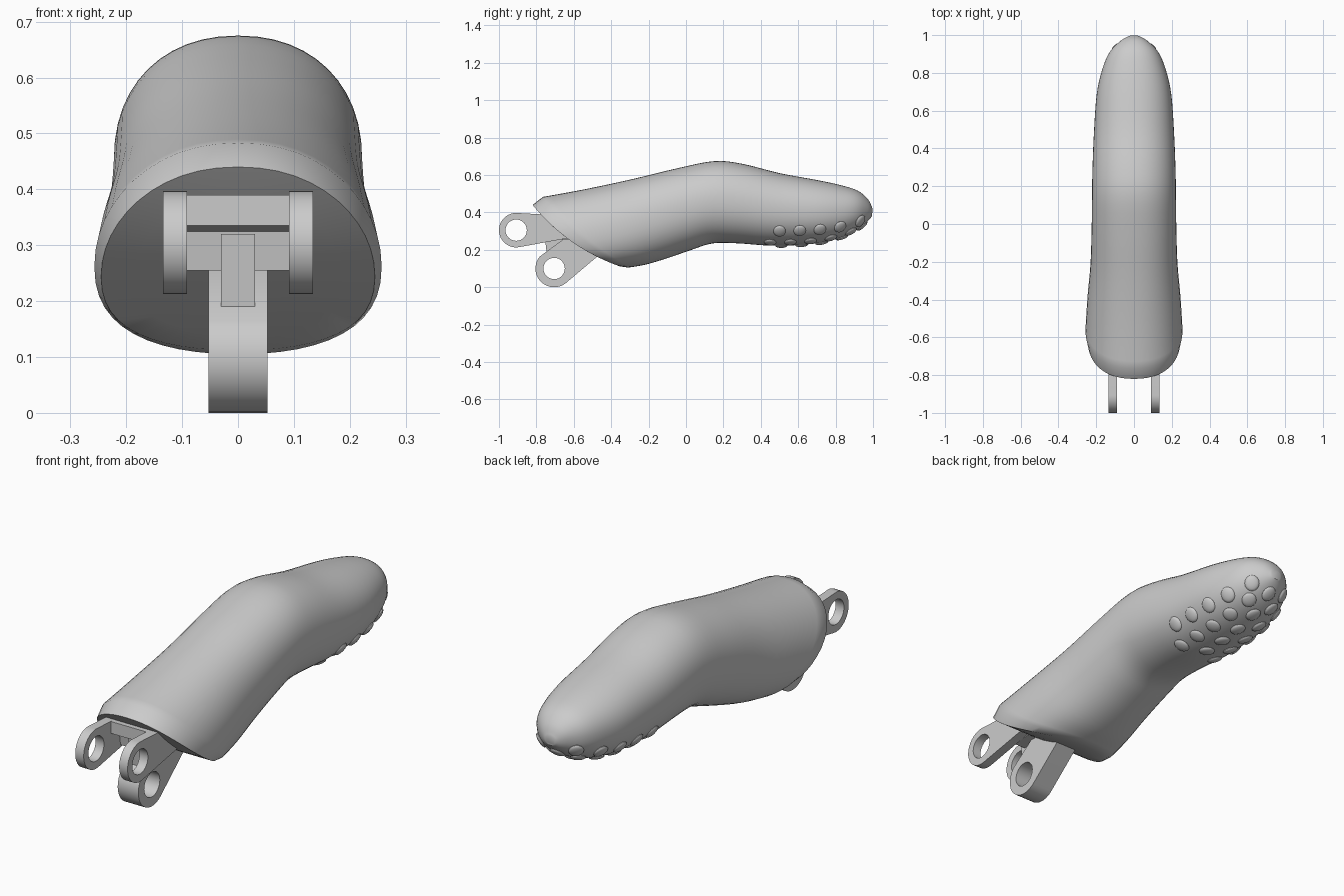
import bpy, bmesh
from math import sin, cos, pi, radians
from mathutils import Vector
from mathutils.bvhtree import BVHTree

if "Cube" in bpy.data.objects:
    bpy.data.objects.remove(bpy.data.objects["Cube"], do_unlink=True)

SIDES = 48


def add_mesh(name, bm, smooth=None):
    bmesh.ops.recalc_face_normals(bm, faces=bm.faces)
    mesh = bpy.data.meshes.new(name)
    bm.to_mesh(mesh)
    bm.free()
    obj = bpy.data.objects.new(name, mesh)
    bpy.context.collection.objects.link(obj)
    bpy.ops.object.select_all(action='DESELECT')
    obj.select_set(True)
    bpy.context.view_layer.objects.active = obj
    if smooth:
        bpy.ops.object.shade_smooth_by_angle(angle=radians(smooth))
    return obj


def catmull(p0, p1, p2, p3, t):
    return [0.5 * (2*b + (c - a)*t + (2*a - 5*b + 4*c - d)*t*t + (3*b - a - 3*c + d)*t**3)
            for a, b, c, d in zip(p0, p1, p2, p3)]


def ring(bm, station, scale=1.0):
    """Slanted rounded section: top y/z, bottom y/z, half width, forward bulge."""
    yt, zt, yb, zb, w, bulge = station
    verts = []
    for i in range(SIDES):
        a = 2 * pi * i / SIDES
        u, v = [scale * (1 if f > 0 else -1) * abs(f) ** 0.92 for f in (cos(a), sin(a))]
        k = bulge * (1 - u * u)
        y = (yt + yb) / 2 + u * (yt - yb) / 2 - 0.58 * k
        z = (zt + zb) / 2 + u * (zt - zb) / 2 - 0.81 * k
        verts.append(bm.verts.new((w * v, y, z)))
    return verts


# Finger body: bent loft from the slanted socket face to the rounded tip
rim = (-.82, .44, -.355, .112, .245, .04)
stations = [
    (-.765, .483, -.31, .105, .257, .04),
    (-.55, .522, -.22, .12, .247, .025),
    (-.3, .575, -.1, .155, .23, .01),
    (-.05, .635, .03, .2, .224, 0),
    (.15, .674, .14, .234, .222, 0),
    (.3, .66, .27, .235, .22, 0),
    (.5, .61, .47, .222, .212, 0),
    (.7, .573, .68, .232, .197, 0),
    (.83, .545, .82, .262, .166, 0),
    (.92, .515, .905, .3, .127, 0),
    (.975, .468, .965, .347, .07, 0),
    (.997, .42, .995, .38, .025, 0),
]
bm = bmesh.new()
rings = [ring(bm, rim, s) for s in (.25, .5, .75, 1)]
for i in range(len(stations) - 1):
    p = [stations[max(0, min(len(stations) - 1, i + k))] for k in (-1, 0, 1, 2)]
    rings += [ring(bm, catmull(*p, t / 4)) for t in range(4)]
rings.append(ring(bm, stations[-1]))
for a, b in zip(rings, rings[1:]):
    for i in range(SIDES):
        j = (i + 1) % SIDES
        bm.faces.new((a[i], a[j], b[j], b[i]))
bm.faces.new(rings[0])
bm.faces.new(rings[-1])
bmesh.ops.recalc_face_normals(bm, faces=bm.faces)
surface = BVHTree.FromBMesh(bm)
add_mesh("finger_body", bm, 35)

# Grip bumps in staggered rows on the underside of the tip
bm = bmesh.new()
for angle, start, count in ((0, .51, 5), (30, .45, 5), (-30, .45, 5), (58, .5, 5), (-58, .5, 5)):
    for n in range(count):
        y = start + .108 * n
        a = radians(angle)
        hit, normal, _, _ = surface.ray_cast(Vector((0, y, .41)), Vector((sin(a), 0, -cos(a))))
        if hit is None:
            continue
        matrix = normal.to_track_quat('Z', 'Y').to_matrix().to_4x4()
        matrix.translation = hit
        dome = bmesh.ops.create_uvsphere(bm, u_segments=16, v_segments=8, radius=1)["verts"]
        for v in dome:
            v.co = matrix @ Vector((v.co.x * .033, v.co.y * .036, v.co.z * .012))
add_mesh("grip_bumps", bm, 40)


def arc(center, radius, start, end, steps):
    return [(center[0] + radius * cos(radians(start + (end - start) * i / steps)),
             center[1] + radius * sin(radians(start + (end - start) * i / steps)))
            for i in range(steps + 1)]


def plate(name, outlines, x, half):
    """Side profile, with an optional hole, extruded across x."""
    curve = bpy.data.curves.new(name, 'CURVE')
    curve.dimensions = '2D'
    curve.fill_mode = 'BOTH'
    curve.extrude = half
    for points in outlines:
        spline = curve.splines.new('POLY')
        spline.points.add(len(points) - 1)
        for sp, (y, z) in zip(spline.points, points):
            sp.co = (y, z, 0, 1)
        spline.use_cyclic_u = True
    temp = bpy.data.objects.new(name + "_profile", curve)
    bm = bmesh.new()
    mesh = temp.to_mesh()
    bm.from_mesh(mesh)
    temp.to_mesh_clear()
    bpy.data.objects.remove(temp)
    bpy.data.curves.remove(curve)
    for v in bm.verts:
        v.co = (v.co.z + x, v.co.x, v.co.y)
    bmesh.ops.remove_doubles(bm, verts=bm.verts, dist=.0005)
    return add_mesh(name, bm, 25)


# Pair of upper hinge lugs
pivot = (-.908, .305)
lug = arc(pivot, .092, 90, 282, 20) + [(-.6, .268), (-.6, .39), (-.78, .39)]
for side, name in ((1, "left_hinge_lug"), (-1, "right_hinge_lug")):
    plate(name, [lug, arc(pivot, .057, 0, 348.75, 31)], side * .1125, .0215)

# Lower knuckle with its cord hole
pivot = (-.705, .1)
knuckle = arc(pivot, .1, 140, 310, 20) + [(-.42, .21), (-.55, .3), (-.64, .268)]
plate("lower_knuckle", [knuckle, arc(pivot, .057, 0, 348.75, 31)], 0, .053)

# Bridge between the lugs and the central rib beneath it
plate("hinge_bridge", [[(-.8, .39), (-.8, .335), (-.74, .325), (-.73, .255), (-.6, .255), (-.6, .39)]], 0, .092)
plate("center_rib", [[(-.76, .32), (-.745, .18), (-.6, .18), (-.6, .32)]], 0, .03)
